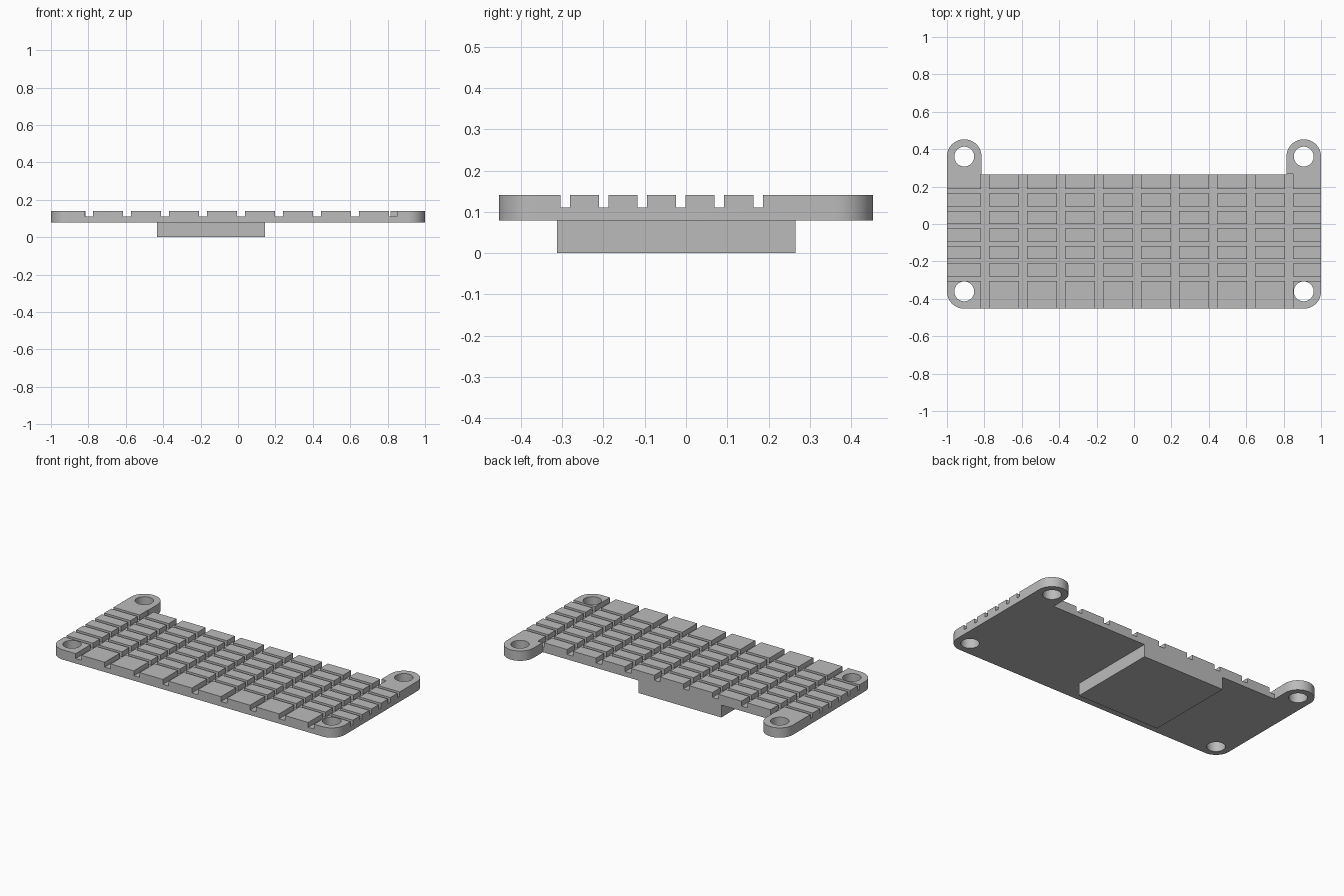
import bpy, bmesh
from math import pi, cos, sin, radians

cube = bpy.data.objects.get("Cube")
if cube:
    bpy.data.objects.remove(cube, do_unlink=True)

Z_BOTTOM, Z_FLOOR, Z_TOP = 0.079, 0.11, 0.141
HALF_X, HALF_Y, BACK = 1.0, 0.453, 0.265
R = 0.0925                       # corner and ear radius
HOLE_R = 0.053
CX, CY = HALF_X - R, HALF_Y - R  # hole centres

metal = bpy.data.materials.new("grey metal")
metal.use_nodes = True
grey = (0.5, 0.5, 0.5, 1)
metal.diffuse_color = grey
metal.node_tree.nodes["Principled BSDF"].inputs["Base Color"].default_value = grey


def make_object(name, bm):
    bmesh.ops.recalc_face_normals(bm, faces=bm.faces)
    mesh = bpy.data.meshes.new(name)
    bm.to_mesh(mesh)
    bm.free()
    mesh.materials.append(metal)
    obj = bpy.data.objects.new(name, mesh)
    bpy.context.collection.objects.link(obj)
    return obj


def add_prism(bm, outline, z0, z1):
    face = bm.faces.new([bm.verts.new((x, y, z0)) for x, y in outline])
    top = bmesh.ops.extrude_face_region(bm, geom=[face])["geom"]
    verts = [v for v in top if isinstance(v, bmesh.types.BMVert)]
    bmesh.ops.translate(bm, verts=verts, vec=(0, 0, z1 - z0))


def rect(x0, x1, y0, y1):
    return [(x0, y0), (x1, y0), (x1, y1), (x0, y1)]


def arc(cx, cy, r, start, end, steps):
    angles = [radians(start + (end - start) * i / steps) for i in range(steps + 1)]
    return [(cx + r * cos(a), cy + r * sin(a)) for a in angles]


def cut(target, bm):
    cutter = make_object("cutter", bm)
    cutter.hide_render = True
    mod = target.modifiers.new("cut", "BOOLEAN")
    mod.operation, mod.solver, mod.object = "DIFFERENCE", "EXACT", cutter
    bpy.ops.object.select_all(action="DESELECT")
    target.select_set(True)
    bpy.context.view_layer.objects.active = target
    bpy.ops.object.modifier_apply(modifier=mod.name)
    bpy.data.objects.remove(cutter, do_unlink=True)


# Plate outline: rounded front corners and two rounded ears at the back
inner = HALF_X - 2 * R
right_half = (arc(CX, -CY, R, -90, 0, 12) + arc(CX, CY, R, 0, 180, 24)
              + [(inner, BACK)])
outline = right_half + [(-x, y) for x, y in reversed(right_half)]
bm = bmesh.new()
add_prism(bm, outline, Z_BOTTOM, Z_TOP)
plate = make_object("finned_plate", bm)

# Mounting holes
bm = bmesh.new()
for x in (-CX, CX):
    for y in (-CY, CY):
        add_prism(bm, arc(x, y, HOLE_R, 0, 352.5, 47), 0, 0.3)
cut(plate, bm)

# Grooves running front to back
bm = bmesh.new()
for i in range(9):
    x = -0.797 + 0.2032 * i
    add_prism(bm, rect(x - 0.0205, x + 0.0205, -0.6, BACK + 0.003), Z_FLOOR, 0.3)
cut(plate, bm)

# Grooves running side to side
bm = bmesh.new()
for i in range(6):
    y = -0.293 + 0.0935 * i
    add_prism(bm, rect(-1.2, 1.2, y - 0.0115, y + 0.0115), Z_FLOOR, 0.3)
cut(plate, bm)
bpy.ops.object.shade_smooth_by_angle(angle=pi / 6)

# Contact block under the plate
bm = bmesh.new()
add_prism(bm, rect(-0.432, 0.145, -0.312, BACK), 0, Z_BOTTOM)
make_object("contact_block", bm)
